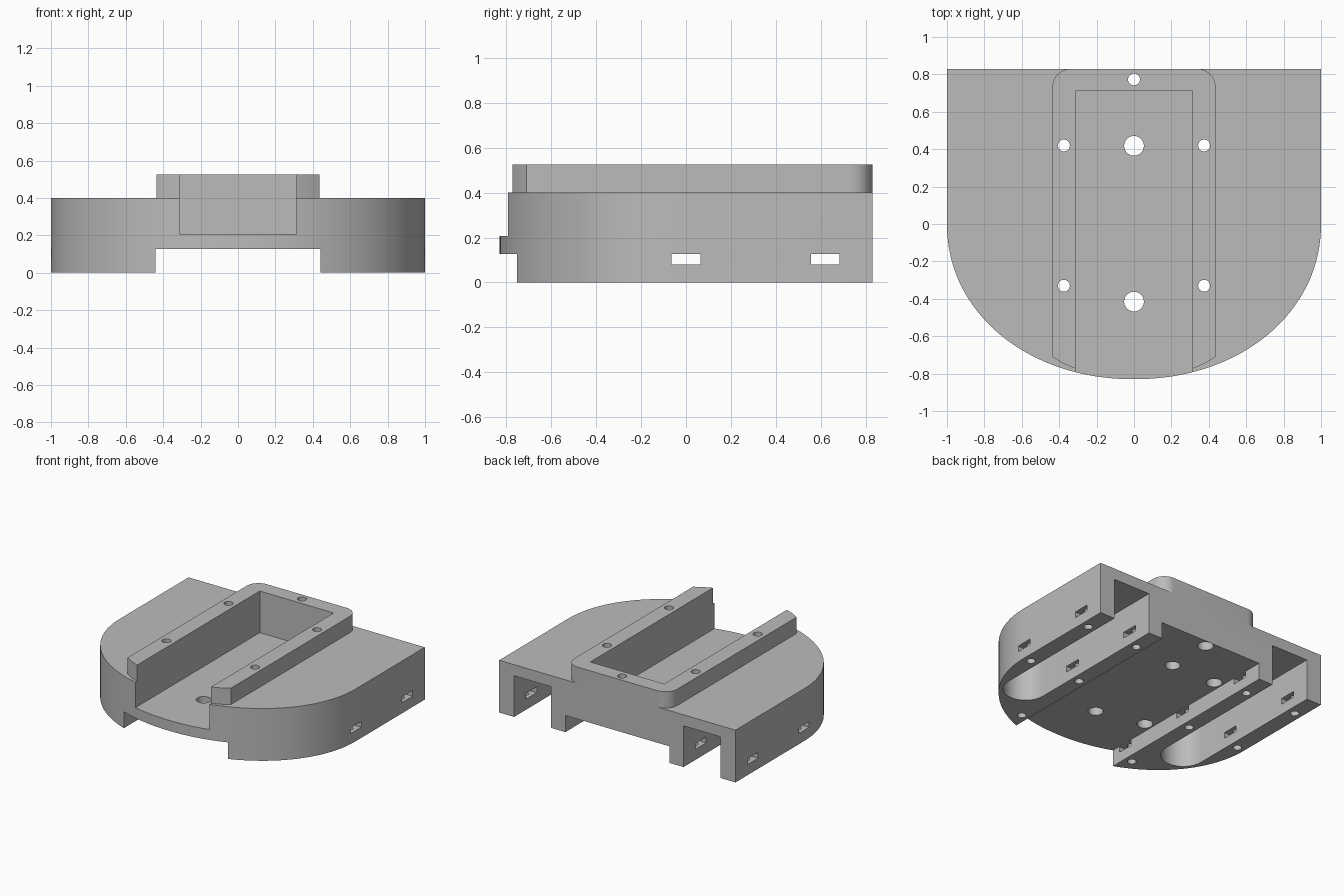
import bpy, bmesh, math

if "Cube" in bpy.data.objects:
    bpy.data.objects.remove(bpy.data.objects["Cube"], do_unlink=True)

grey = bpy.data.materials.new("plain grey")
grey.use_nodes = True
grey.diffuse_color = (0.5, 0.5, 0.5, 1)
grey.node_tree.nodes["Principled BSDF"].inputs["Base Color"].default_value = (0.5, 0.5, 0.5, 1)


def prism(name, outline, z0, z1):
    """Extrude a flat outline from z0 to z1."""
    bm = bmesh.new()
    face = bm.faces.new([bm.verts.new((x, y, z0)) for x, y in outline])
    new = bmesh.ops.extrude_face_region(bm, geom=[face])["geom"]
    for v in new:
        if isinstance(v, bmesh.types.BMVert):
            v.co.z = z1
    bmesh.ops.recalc_face_normals(bm, faces=bm.faces)
    mesh = bpy.data.meshes.new(name)
    bm.to_mesh(mesh)
    bm.free()
    mesh.materials.append(grey)
    obj = bpy.data.objects.new(name, mesh)
    bpy.context.collection.objects.link(obj)
    return obj


def arc(cx, cy, r, start, end, steps):
    angles = [math.radians(start + (end - start) * i / steps) for i in range(steps + 1)]
    return [(cx + r * math.cos(a), cy + r * math.sin(a)) for a in angles]


def rect(x0, x1, y0, y1):
    return [(x0, y0), (x1, y0), (x1, y1), (x0, y1)]


def combine(target, tool, operation):
    """Apply a boolean and discard the tool."""
    mod = target.modifiers.new(tool.name, "BOOLEAN")
    mod.operation, mod.solver, mod.object = operation, "EXACT", tool
    tool.hide_render = True
    bpy.context.view_layer.objects.active = target
    bpy.ops.object.modifier_apply(modifier=mod.name)
    bpy.data.objects.remove(tool, do_unlink=True)


def cut(outline, z0, z1):
    combine(body, prism("cutter", outline, z0, z1), "DIFFERENCE")


def drill(x, y, r, z0, z1):
    cut(arc(x, y, r, 0, 345, 23), z0, z1)


BACK = 0.83

# D-shaped block with a rounded nose
power = 2 / 2.06
nose = []
for i in range(65):
    a = math.pi * i / 64
    c, s = math.cos(a), math.sin(a)
    nose.append((math.copysign(abs(c) ** power, c), -BACK * max(s, 0) ** power))
body = prism("mount_body", nose + [(-1, BACK), (1, BACK)], 0, 0.4)

# Raised rim with rounded back corners
half = [(0.31, -0.775), (0.38, -0.745), (0.437, -0.71)] + arc(0.337, BACK - 0.1, 0.1, 0, 90, 10)
rim = prism("raised_rim", half + [(-x, y) for x, y in reversed(half)], 0.3, 0.525)
combine(body, rim, "UNION")

# Tray open at the front, and channel underneath
cut(rect(-0.313, 0.313, -1, 0.71), 0.207, 0.7)
cut(rect(-0.44, 0.44, -1, 1), -0.1, 0.127)

# Side grooves open at the back, with round front ends
for side in (-1, 1):
    cut(arc(side * 0.717, -0.32, 0.157, 180, 360, 24)
        + [(side * 0.717 + 0.157, 1), (side * 0.717 - 0.157, 1)], -0.1, 0.315)

# Nut slots through the legs
for y, reach in ((0.62, 1.1), (0, 1.1), (-0.62, 0.56)):
    cut(rect(-reach, reach, y - 0.064, y + 0.064), 0.081, 0.126)

# Bolt holes in the feet
for side in (-1, 1):
    for x, y in ((0.5, 0.62), (0.5, 0), (0.5, -0.62), (0.937, 0.62), (0.937, 0)):
        drill(side * x, y, 0.031, -0.1, 0.19)

# Rim screw holes, counterbored from below
for x, y in ((0, 0.773), (0.375, 0.42), (-0.375, 0.42), (0.375, -0.33), (-0.375, -0.33)):
    drill(x, y, 0.032, -0.1, 0.7)
    drill(x, y, 0.056, -0.1, 0.25)

# Large holes in the tray floor
for y in (0.418, -0.415):
    drill(0, y, 0.053, -0.1, 0.7)

# Crisp edges, smooth curves
bpy.ops.object.select_all(action="DESELECT")
body.select_set(True)
bpy.context.view_layer.objects.active = body
bpy.ops.object.shade_smooth_by_angle(angle=math.radians(25))
